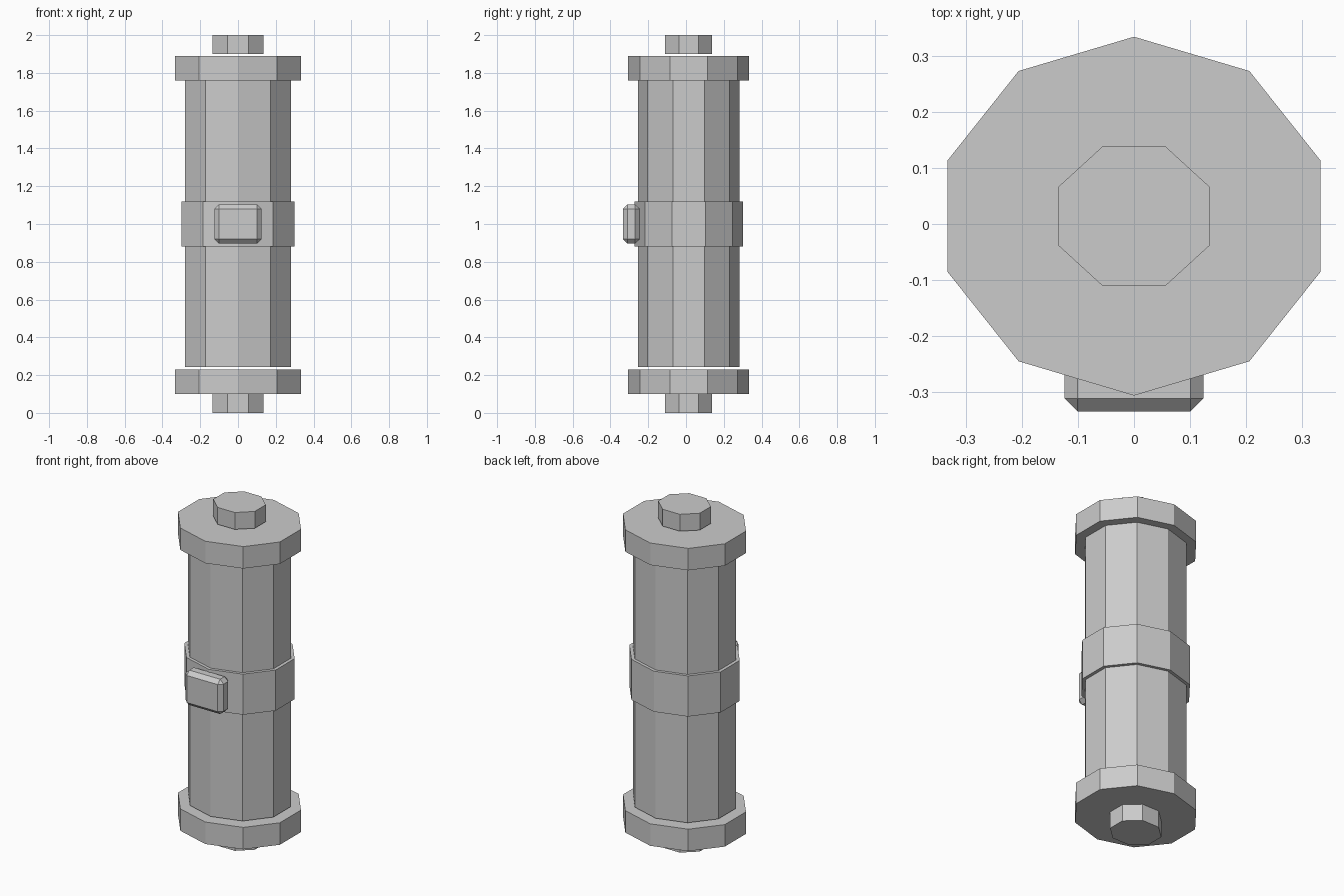
import bpy
import math

old = bpy.data.objects.get("Cube")
if old:
    bpy.data.objects.remove(old, do_unlink=True)

grey = bpy.data.materials.new("plain_grey")
grey.use_nodes = True
COLOUR = (0.6, 0.6, 0.6, 1.0)
grey.diffuse_color = COLOUR
grey.node_tree.nodes["Principled BSDF"].inputs["Base Color"].default_value = COLOUR

CENTRE_Y = 0.014   # shaft axis, pushed back by the front plate
SQUASH = 0.914     # depth of the oval section relative to its width


def prism(name, sides, radius, z0, z1, turn=0.0):
    """Flat-sided oval cylinder between two heights."""
    bpy.ops.mesh.primitive_cylinder_add(
        vertices=sides, radius=radius, depth=z1 - z0,
        location=(0, CENTRE_Y, (z0 + z1) / 2))
    ob = bpy.context.object
    ob.name = name
    for v in ob.data.vertices:
        x, y = v.co.x, v.co.y
        v.co.x = x * math.cos(turn) - y * math.sin(turn)
        v.co.y = (x * math.sin(turn) + y * math.cos(turn)) * SQUASH
    ob.data.materials.append(grey)
    return ob


# Shaft and its middle band
prism("shaft", 10, 0.294, 0.243, 1.765)
prism("middle_band", 10, 0.314, 0.88, 1.12)

# End caps and their octagonal knobs
prism("bottom_cap", 10, 0.35, 0.10, 0.23)
prism("top_cap", 10, 0.35, 1.76, 1.89)
prism("bottom_knob", 8, 0.147, 0.0, 0.10, math.pi / 8)
prism("top_knob", 8, 0.147, 1.90, 2.0, math.pi / 8)

# Chamfered plate on the front of the band
bpy.ops.mesh.primitive_cube_add(size=1, location=(0, -0.29, 1.0))
plate = bpy.context.object
plate.name = "front_plate"
for v in plate.data.vertices:
    v.co.x *= 0.248
    v.co.y *= 0.088
    v.co.z *= 0.206
plate.data.materials.append(grey)
bevel = plate.modifiers.new("chamfer", 'BEVEL')
bevel.width = 0.023
bevel.segments = 1
